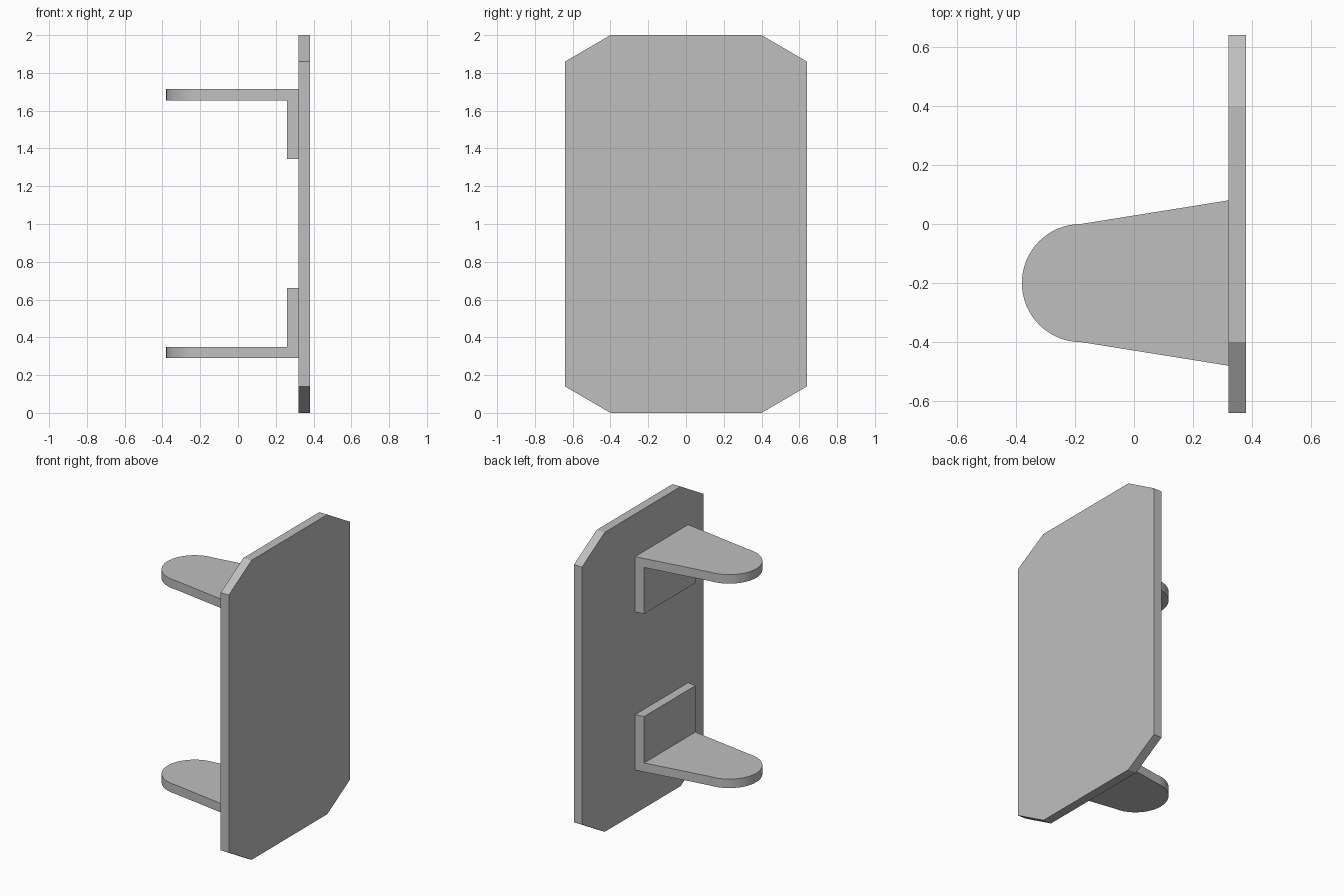
import bpy
import bmesh
from math import sin, cos, pi
from mathutils import Vector

cube = bpy.data.objects.get("Cube")
if cube:
    bpy.data.objects.remove(cube, do_unlink=True)

GREY = (0.52, 0.52, 0.52, 1)
grey = bpy.data.materials.new("plain grey")
grey.use_nodes = True
grey.diffuse_color = GREY
grey.node_tree.nodes["Principled BSDF"].inputs["Base Color"].default_value = GREY


def add_prism(bm, outline, offset):
    """Extrude a closed outline of 3D points along an offset."""
    face = bm.faces.new([bm.verts.new(p) for p in outline])
    new = bmesh.ops.extrude_face_region(bm, geom=[face])["geom"]
    moved = [v for v in new if isinstance(v, bmesh.types.BMVert)]
    bmesh.ops.translate(bm, verts=moved, vec=Vector(offset))


def finish(bm, name):
    bmesh.ops.recalc_face_normals(bm, faces=bm.faces)
    mesh = bpy.data.meshes.new(name)
    bm.to_mesh(mesh)
    bm.free()
    obj = bpy.data.objects.new(name, mesh)
    bpy.context.collection.objects.link(obj)
    mesh.materials.append(grey)
    bpy.ops.object.select_all(action="DESELECT")
    obj.select_set(True)
    bpy.context.view_layer.objects.active = obj
    bpy.ops.object.shade_smooth_by_angle(angle=pi / 9)
    return obj


T = 0.06          # sheet thickness
FACE = 0.32       # x of the plate's inner face

# Upright plate with four clipped corners
bm = bmesh.new()
corners = [(0.4, 0), (0.64, 0.14), (0.64, 1.86), (0.4, 2),
           (-0.4, 2), (-0.64, 1.86), (-0.64, 0.14), (-0.4, 0)]
add_prism(bm, [(FACE, y, z) for y, z in corners], (T, 0, 0))
finish(bm, "back_plate")

# Angle brackets: L-shaped side profile trimmed to a tapered, rounded tongue
MID, TIP_X, RADIUS, ROOT = -0.2, -0.18, 0.2, 0.28
inner = FACE - T
inner_half = RADIUS + (ROOT - RADIUS) * (inner - TIP_X) / (FACE - TIP_X)


def bracket(name, outer_z, way):
    """Build a bracket whose flange points up (way=1) or down (way=-1)."""
    bm = bmesh.new()
    steps = 32
    arc = [(TIP_X - RADIUS * sin(pi * i / steps),
            MID + RADIUS * cos(pi * i / steps)) for i in range(steps + 1)]
    tongue = [(FACE, MID + ROOT), (inner, MID + inner_half)] + arc
    tongue += [(inner, MID - inner_half), (FACE, MID - ROOT)]
    add_prism(bm, [(x, y, outer_z) for x, y in tongue], (0, 0, way * T))
    # Flange rises from the root strip of the tongue
    root = [(FACE, MID + ROOT), (inner, MID + inner_half),
            (inner, MID - inner_half), (FACE, MID - ROOT)]
    add_prism(bm, [(x, y, outer_z + way * T) for x, y in root],
              (0, 0, way * 0.31))
    finish(bm, name)


bracket("lower_bracket", 0.29, 1)
bracket("upper_bracket", 1.715, -1)
